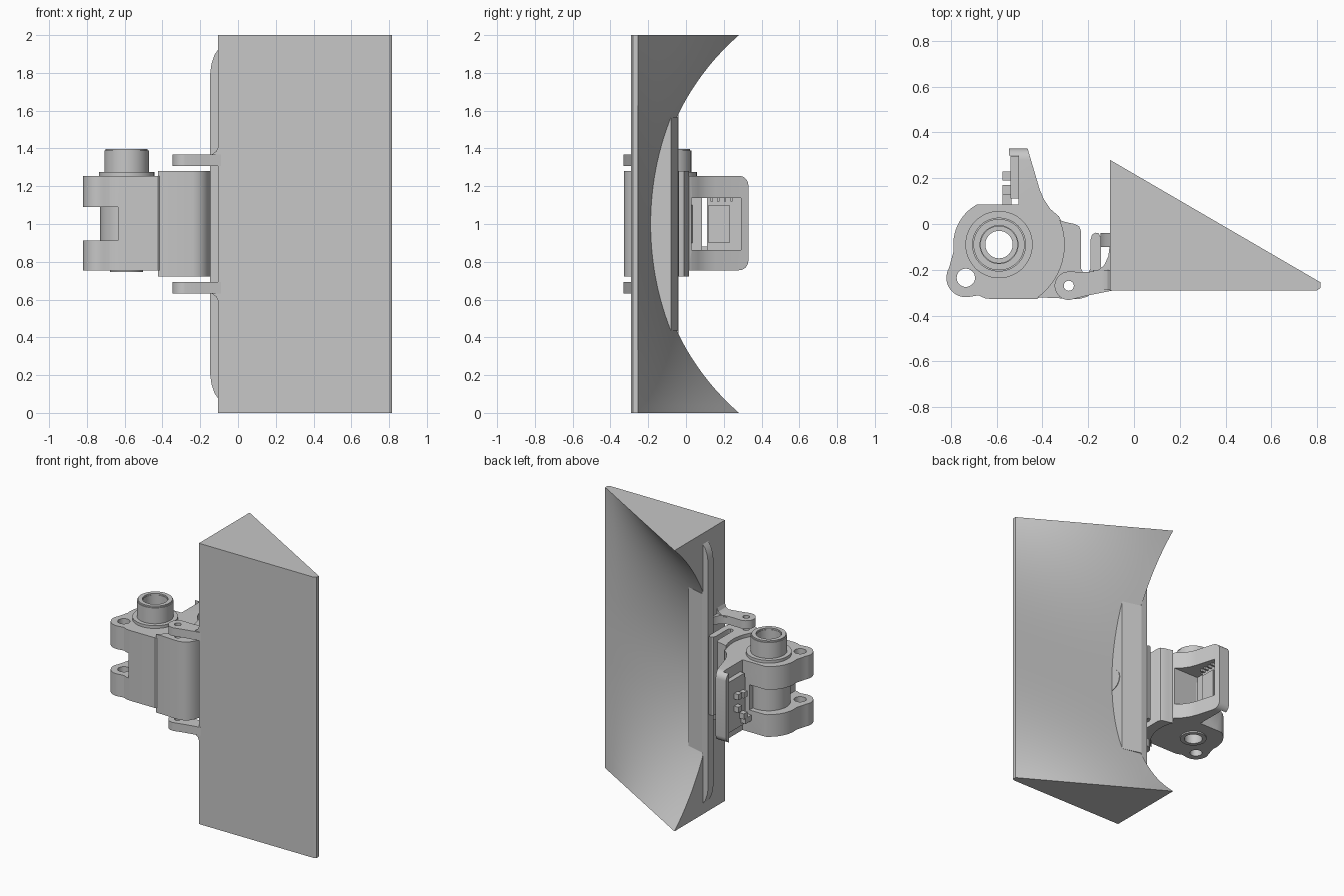
import bpy, bmesh, math

if "Cube" in bpy.data.objects:
    bpy.data.objects.remove(bpy.data.objects["Cube"])

grey = bpy.data.materials.new("plain grey")
grey.diffuse_color = (0.57, 0.57, 0.57, 1)
grey.use_nodes = True
grey.node_tree.nodes["Principled BSDF"].inputs["Base Color"].default_value = grey.diffuse_color
HUB = (-0.59, -0.09)


def finish(name, bm):
    bmesh.ops.recalc_face_normals(bm, faces=bm.faces[:])
    me = bpy.data.meshes.new(name)
    bm.to_mesh(me)
    bm.free()
    me.materials.append(grey)
    ob = bpy.data.objects.new(name, me)
    bpy.context.collection.objects.link(ob)
    return ob


def prism(name, pts, lo, hi, axis='z', round_tip=0):
    """Extrude a flat outline between lo and hi along an axis."""
    place = {'z': lambda a, b, c: (a, b, c),
             'y': lambda a, b, c: (a, c, b),
             'x': lambda a, b, c: (c, a, b)}[axis]
    bm = bmesh.new()
    low = [bm.verts.new(place(a, b, lo)) for a, b in pts]
    high = [bm.verts.new(place(a, b, hi)) for a, b in pts]
    bm.faces.new(low)
    bm.faces.new(high)
    n = len(pts)
    for i in range(n):
        j = (i + 1) % n
        bm.faces.new((low[i], low[j], high[j], high[i]))
    if round_tip:
        tip = max(v.co.y for v in bm.verts)
        edges = [e for e in bm.edges
                 if all(v.co.y > tip - 0.001 for v in e.verts)
                 and abs(e.verts[0].co.z - e.verts[1].co.z) < 0.001]
        bmesh.ops.bevel(bm, geom=edges, offset=round_tip, segments=6,
                        profile=0.5, affect='EDGES')
    return finish(name, bm)


def box(name, x, y, z):
    return prism(name, [(x[0], y[0]), (x[1], y[0]), (x[1], y[1]), (x[0], y[1])], *z)


def arc(c, r, a0, a1, n):
    return [(c[0] + r * math.cos(math.radians(a0 + (a1 - a0) * i / n)),
             c[1] + r * math.sin(math.radians(a0 + (a1 - a0) * i / n)))
            for i in range(n + 1)]


def disc(name, c, r, lo, hi, axis='z', n=48):
    return prism(name, arc(c, r, 0, 360, n)[:-1], lo, hi, axis)


def cut(ob, *cutters):
    for c in cutters:
        m = ob.modifiers.new("cut", 'BOOLEAN')
        m.operation, m.solver, m.object = 'DIFFERENCE', 'EXACT', c
    bpy.context.view_layer.update()
    ev = ob.evaluated_get(bpy.context.evaluated_depsgraph_get())
    me = bpy.data.meshes.new_from_object(ev)
    ob.modifiers.clear()
    ob.data = me
    for c in cutters:
        bpy.data.objects.remove(c)


# Wedge shaped panel, its sloped back hollowed by an arc that flattens at the far edge
def hollow_y(z):
    return 1.151 - math.sqrt(1.326 ** 2 - (z - 1) ** 2)


bm = bmesh.new()
rings = []
STEPS, ACROSS = 48, 10
for i in range(STEPS + 1):
    z = 2 * i / STEPS
    pts = [(-0.105, -0.29), (0.80, -0.29), (0.815, -0.28)]
    for k in range(ACROSS + 1):
        t = k / ACROSS
        pts.append((0.815 - 0.92 * t, -0.255 + (hollow_y(z) + 0.255) * t))
    rings.append([bm.verts.new((x, y, z)) for x, y in pts])
for a, b in zip(rings, rings[1:]):
    for i in range(len(a)):
        j = (i + 1) % len(a)
        bm.faces.new((a[i], a[j], b[j], b[i]))
bm.faces.new(rings[0])
bm.faces.new(rings[-1])
finish("wedge_panel", bm)

# Side rib and the thick wall rising out of the middle of the hollow
half = [(-0.10, 0.07), (-0.125, 0.105), (-0.14, 0.15), (-0.147, 0.2)]
prism("side_rib", half + [(x, 2 - z) for x, z in reversed(half)], -0.10, -0.04, 'y')
prism("hollow_wall", [(-0.104, -0.25), (0.035, -0.25), (0.035, -0.08), (-0.104, -0.042)],
      0.435, 1.565)
prism("wall_tab", arc((-0.18, 1), 0.075, -90, 90, 16), 0.03, 0.039, 'x')

# Hinge arms above and below the latch
PIN = (-0.285, -0.27)
arm = (arc(PIN, 0.062, 85, 275, 20)
       + [(-0.2, -0.312), (-0.09, -0.29), (-0.09, -0.1), (-0.107, -0.1),
          (-0.112, -0.14), (-0.13, -0.18), (-0.16, -0.204), (-0.2, -0.21)])
for name, lo, hi, s in (("upper_arm", 1.308, 1.367, 1), ("lower_arm", 0.633, 0.692, -1)):
    a = prism(name, arm, lo, hi)
    cut(a, disc("pin_cutter", PIN, 0.022, lo - 0.1, hi + 0.1, n=24))
    root = [(-0.18, 0.36), (-0.14, 0.367), (-0.115, 0.385), (-0.10, 0.42), (-0.10, 0.35)]
    prism(name + "_fillet", [(x, 1 + s * z) for x, z in root], -0.288, -0.2, 'y')

# Latch body with the hooked clip
latch = (arc(HUB, 0.285, 22, -54, 16)
         + [(-0.24, -0.328), (-0.205, -0.318), (-0.175, -0.295), (-0.153, -0.255),
            (-0.145, -0.21), (-0.145, -0.06), (-0.155, -0.04), (-0.17, -0.038),
            (-0.184, -0.048), (-0.19, -0.07), (-0.19, -0.195), (-0.2, -0.213),
            (-0.222, -0.213), (-0.232, -0.195), (-0.232, -0.03), (-0.24, -0.01),
            (-0.26, 0.0), (-0.29, 0.006)])
body = prism("latch_body", latch, 0.722, 1.28)
cut(body, disc("pin_cutter", PIN, 0.022, 0.5, 1.5, n=24))

# Hub housing with the ear and the tapered rear plate
EAR = (-0.735, -0.235)
outline = (arc(HUB, 0.2, 78, 188, 24) + arc(EAR, 0.085, 150, 285, 16)
           + [(-0.68, -0.312), (-0.65, -0.325), (-0.62, -0.328)]
           + arc(HUB, 0.29, -55, 25, 16)
           + [(-0.365, 0.065), (-0.395, 0.11), (-0.412, 0.15), (-0.465, 0.33),
              (-0.547, 0.33)])
housing = prism("hub_housing", outline, 0.755, 1.255, round_tip=0.05)
cut(housing,
    disc("bore_cutter", HUB, 0.06, 0.5, 1.5),
    disc("ear_cutter", EAR, 0.04, 0.5, 1.5, n=32),
    box("slot_cutter", (-1, -0.635), (-0.5, 0.3), (0.913, 1.09)),
    box("rear_slot_cutter", (-0.7, -0.56), (0.0, 0.31), (0.912, 1.091)),
    box("recess_cutter", (-0.7, -0.505), (0.085, 0.3), (0.7, 1.3)),
    box("window_cutter", (-0.525, 0), (0.03, 0.29), (0.862, 1.138)))


# Hub tube, flanges and core, all bored through
def tube(name, r_out, r_in, lo, hi):
    t = disc(name, HUB, r_out, lo, hi)
    cut(t, disc("tube_cutter", HUB, r_in, lo - 0.1, hi + 0.1))


tube("hub_core", 0.14, 0.06, 0.90, 1.10)
tube("hub_flange", 0.147, 0.08, 1.25, 1.275)
tube("hub_tube", 0.118, 0.08, 1.25, 1.388)
tube("hub_tube_lip", 0.112, 0.083, 1.385, 1.398)
tube("lower_flange", 0.088, 0.06, 0.745, 0.76)

# Circuit board in the plate recess, with its small components
box("board", (-0.54, -0.50), (0.112, 0.298), (0.82, 1.18))
for i, (y, z) in enumerate(((0.13, 0.90), (0.13, 1.05), (0.19, 0.97), (0.19, 1.06))):
    box("button_%d" % i, (-0.575, -0.535), (y, y + 0.04), (z - 0.02, z + 0.02))
box("board_connector", (-0.575, -0.535), (0.085, 0.15), (0.84, 0.88))
box("board_chip", (-0.50, -0.492), (0.12, 0.23), (0.90, 1.10))
for i in range(4):
    box("contact_%d" % i, (-0.502, -0.47), (0.13 + 0.035 * i, 0.142 + 0.035 * i), (1.12, 1.14))

for ob in bpy.data.objects:
    bpy.context.view_layer.objects.active = ob
    ob.select_set(True)
bpy.ops.object.shade_smooth_by_angle(angle=math.radians(30))
